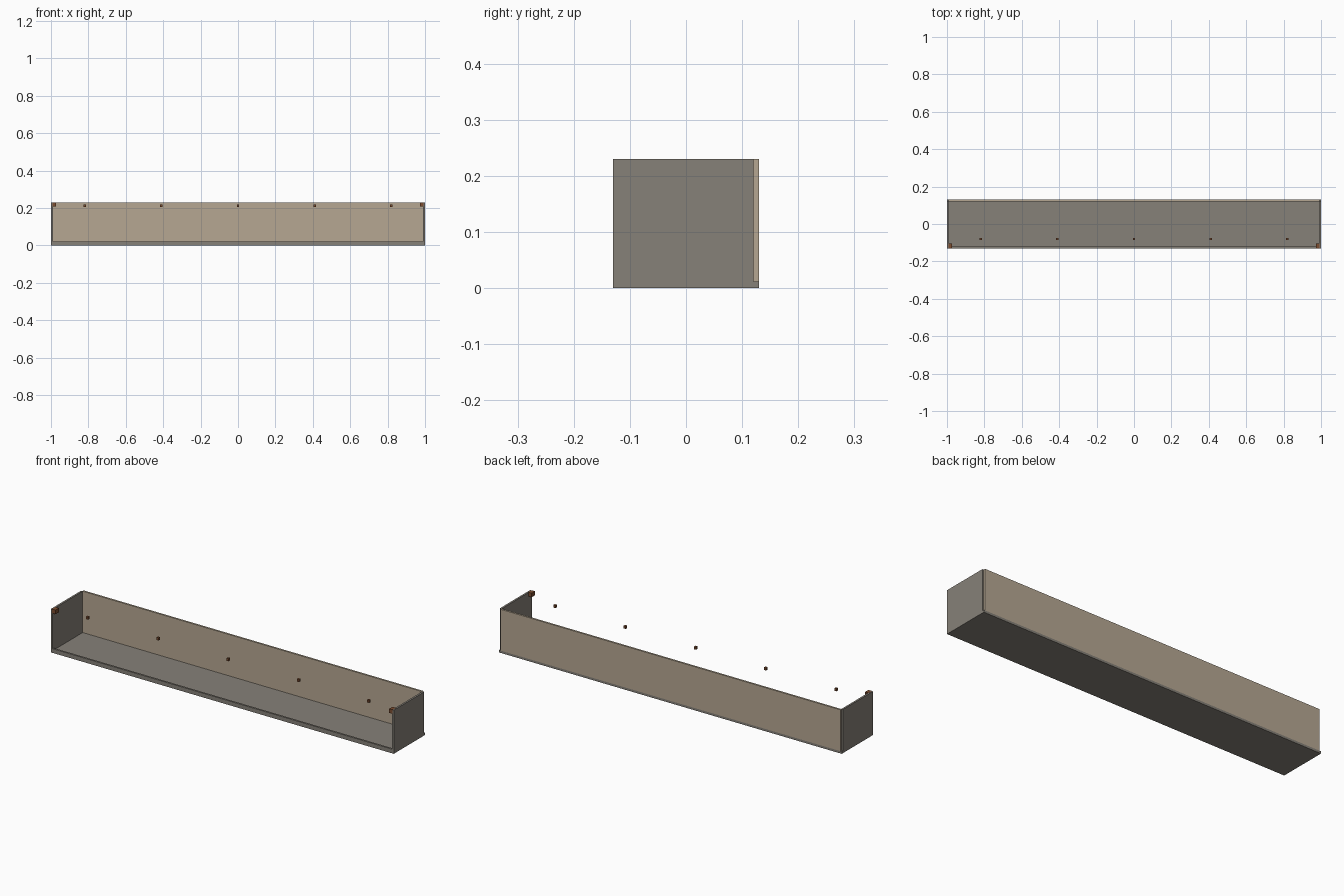
import bpy

if "Cube" in bpy.data.objects:
    bpy.data.objects.remove(bpy.data.objects["Cube"])


def material(name, color):
    m = bpy.data.materials.new(name)
    m.diffuse_color = (*color, 1)
    m.use_nodes = True
    m.node_tree.nodes["Principled BSDF"].inputs["Base Color"].default_value = m.diffuse_color
    return m


grey = material("warm_grey", (0.24, 0.22, 0.19))
tan = material("tan_panel", (0.47, 0.39, 0.29))
brown = material("rust_brown", (0.20, 0.075, 0.03))


def box(name, x, y, z, mat):
    """Box from (min, max) ranges on each axis."""
    bpy.ops.mesh.primitive_cube_add(size=1)
    o = bpy.context.object
    o.name = name
    for v in o.data.vertices:
        v.co = [r[0] if c < 0 else r[1] for c, r in zip(v.co, (x, y, z))]
    o.data.materials.append(mat)
    return o


# tray floor, low front lip and recessed back panel
box("floor", (-1, 1), (-0.13, 0.13), (0, 0.012), grey)
box("front_lip", (-0.99, 0.99), (-0.13, -0.12), (0.012, 0.022), grey)
box("back_panel", (-0.992, 0.992), (0.12, 0.13), (0.012, 0.23), tan)

# end panels with a small corner block at the top front
for side, s in (("left", -1), ("right", 1)):
    box(side + "_end", sorted((s, s * 0.99)), (-0.13, 0.12), (0.012, 0.23), grey)
    box(side + "_corner_block", sorted((s * 0.973, s * 0.993)),
        (-0.1305, -0.103), (0.209, 0.2305), brown)

# row of small pegs along the open top
for i in range(5):
    x = (i - 2) * 0.41
    box(f"peg_{i + 1}", (x - 0.006, x + 0.006), (-0.086, -0.074), (0.205, 0.219), brown)
